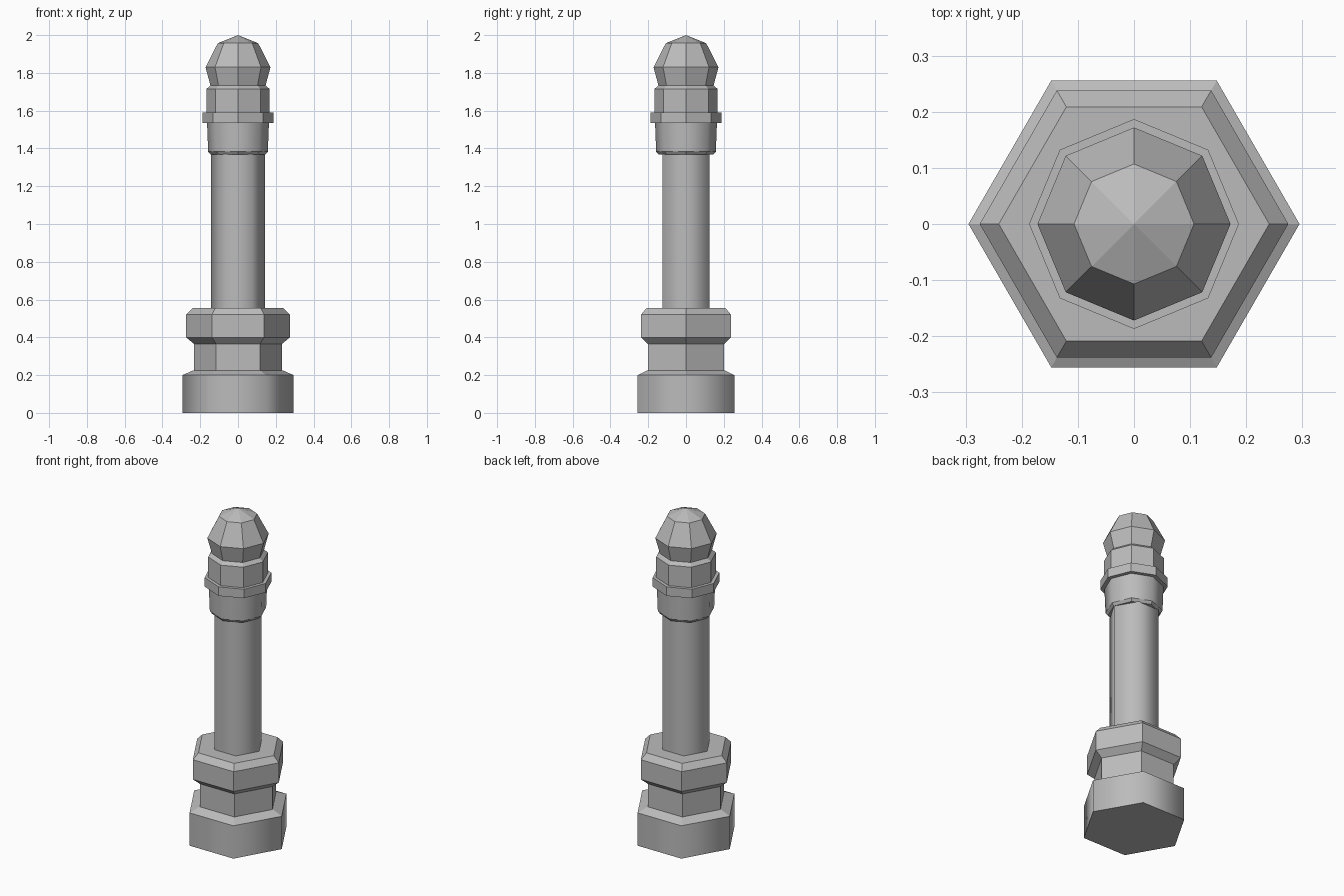
import bpy
import bmesh
from math import cos, sin, tau

old = bpy.data.objects.get("Cube")
if old:
    bpy.data.objects.remove(old, do_unlink=True)

stone = bpy.data.materials.new("grey stone")
stone.use_nodes = True
stone.diffuse_color = (0.5, 0.5, 0.5, 1)
stone.node_tree.nodes["Principled BSDF"].inputs["Base Color"].default_value = (0.5, 0.5, 0.5, 1)


def turned(name, sides, profile, smooth_bands=()):
    """Stack polygon rings of (radius, height); a zero radius makes a tip."""
    bm = bmesh.new()
    rings = []
    for r, z in profile:
        count = sides if r else 1
        rings.append([bm.verts.new((r * cos(tau * i / sides), r * sin(tau * i / sides), z))
                      for i in range(count)])
    for band, (low, high) in enumerate(zip(rings, rings[1:])):
        for i in range(sides):
            j = (i + 1) % sides
            top = [high[j], high[i]] if len(high) > 1 else [high[0]]
            face = bm.faces.new([low[i], low[j]] + top)
            face.smooth = band in smooth_bands
    bm.faces.new(rings[0][::-1])
    if len(rings[-1]) > 1:
        bm.faces.new(rings[-1])
    # Rounded shading stops where a flat face begins
    for edge in bm.edges:
        edge.smooth = all(f.smooth for f in edge.link_faces)
    mesh = bpy.data.meshes.new(name)
    bm.to_mesh(mesh)
    bm.free()
    mesh.materials.append(stone)
    obj = bpy.data.objects.new(name, mesh)
    bpy.context.collection.objects.link(obj)
    return obj


# Six-sided foot and pedestal
turned("foot", 6, [(0.295, 0), (0.295, 0.2), (0.237, 0.225)], smooth_bands=[0])
turned("pedestal", 6, [(0.233, 0.22), (0.233, 0.365), (0.275, 0.4),
                       (0.275, 0.52), (0.241, 0.555)])

# Slim six-sided shaft
turned("shaft", 6, [(0.143, 0.55), (0.143, 1.37)], smooth_bands=[0])

# Eight-sided head
turned("collar", 8, [(0.145, 1.367), (0.158, 1.383), (0.164, 1.54)], smooth_bands=[1])
turned("ring", 8, [(0.187, 1.535), (0.187, 1.59)])
turned("drum", 8, [(0.167, 1.585), (0.167, 1.715), (0.143, 1.737)])
turned("finial", 8, [(0.145, 1.73), (0.172, 1.83), (0.107, 1.957), (0, 2.0)])
